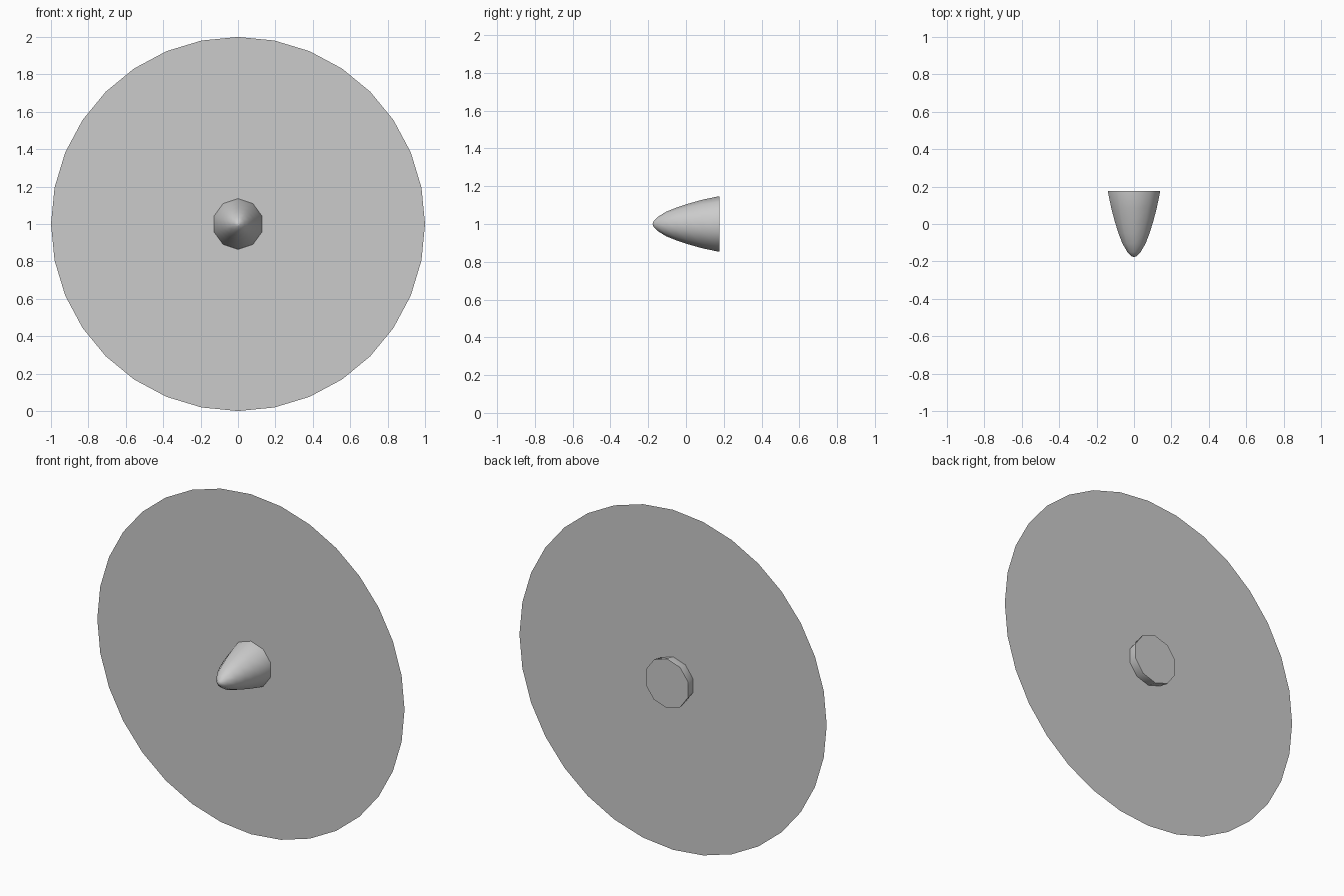
import bpy, bmesh, math

if "Cube" in bpy.data.objects:
    bpy.data.objects.remove(bpy.data.objects["Cube"])

CENTER_Z = 1.0


def make_object(name, bm):
    bmesh.ops.recalc_face_normals(bm, faces=bm.faces)
    mesh = bpy.data.meshes.new(name)
    bm.to_mesh(mesh)
    bm.free()
    obj = bpy.data.objects.new(name, mesh)
    bpy.context.collection.objects.link(obj)
    return obj


def ring(bm, y, radius, sides):
    # Ring around the y axis with its first vertex at the top
    step = 2 * math.pi / sides
    return [bm.verts.new((radius * math.sin(i * step), y,
                          CENTER_Z + radius * math.cos(i * step)))
            for i in range(sides)]


# Thin flat rotor disc: a single 32-sided face
bm = bmesh.new()
disc_face = bm.faces.new(ring(bm, 0.12, 1.0, 32))
disc = make_object("propeller_disc", bm)

# Pointed ten-sided spinner with a flat back
profile = [(-0.172, 0.014), (-0.15, 0.037), (-0.105, 0.065), (-0.05, 0.087),
           (0.01, 0.107), (0.085, 0.128), (0.165, 0.145), (0.177, 0.145)]
sides = 10
bm = bmesh.new()
tip = bm.verts.new((0, -0.177, CENTER_Z))
rings = [ring(bm, y, r, sides) for y, r in profile]
for i in range(sides):
    j = (i + 1) % sides
    bm.faces.new((tip, rings[0][i], rings[0][j]))
    for a, b in zip(rings, rings[1:]):
        bm.faces.new((a[i], b[i], b[j], a[j]))
bm.faces.new(rings[-1])
spinner = make_object("spinner", bm)

# Smooth sides, sharp rear edge
bpy.ops.object.select_all(action='DESELECT')
spinner.select_set(True)
bpy.context.view_layer.objects.active = spinner
bpy.ops.object.shade_smooth_by_angle(angle=math.radians(50))
